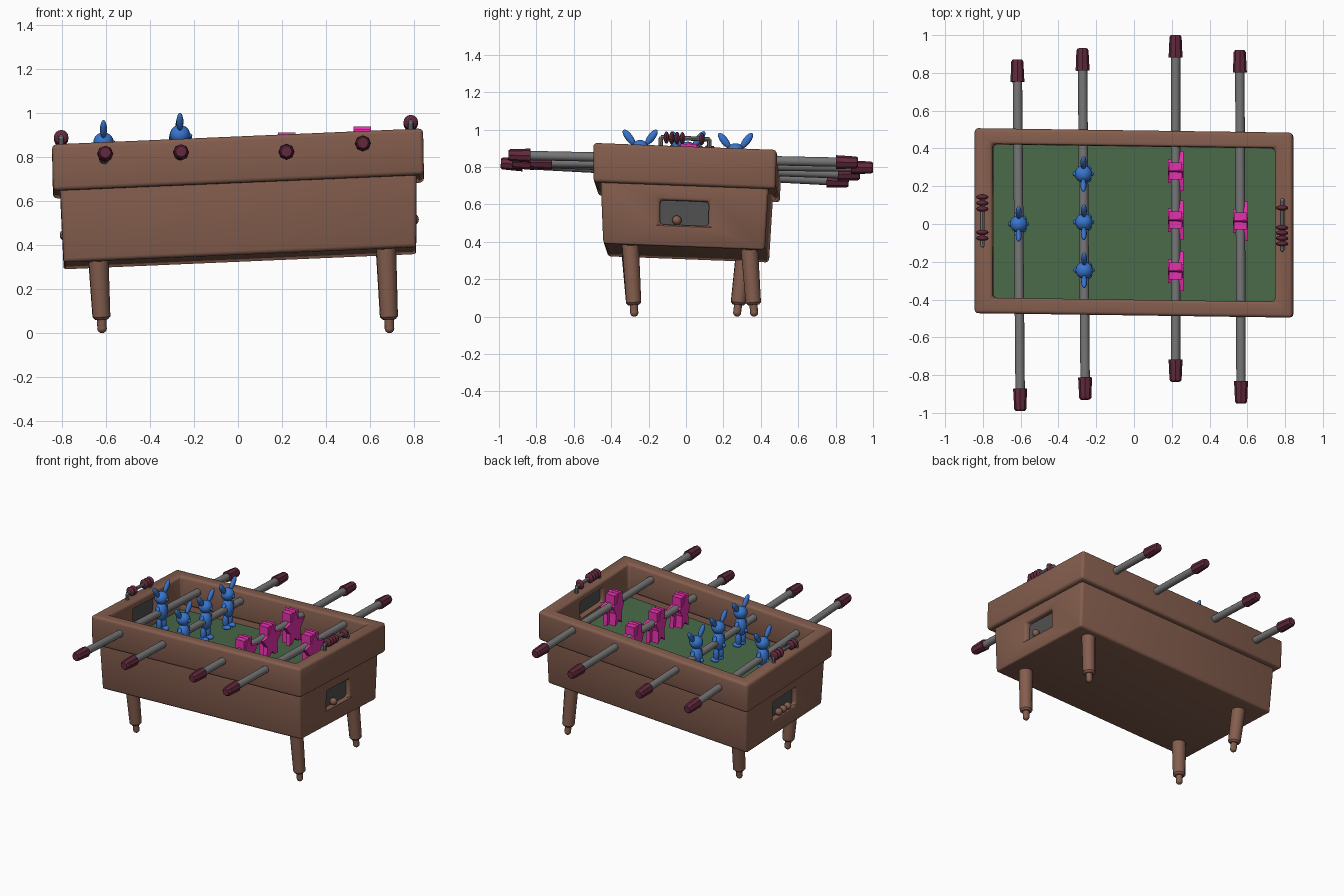
import bpy, bmesh, math
from mathutils import Matrix, Vector

if "Cube" in bpy.data.objects:
    bpy.data.objects.remove(bpy.data.objects["Cube"])


def material(name, rgb):
    m = bpy.data.materials.new(name)
    m.use_nodes = True
    m.diffuse_color = (*rgb, 1)
    m.node_tree.nodes["Principled BSDF"].inputs["Base Color"].default_value = (*rgb, 1)
    return m


BROWN = material("brown wood", (0.23, 0.11, 0.075))
GREEN = material("green felt", (0.065, 0.14, 0.065))
GREY = material("grey steel", (0.18, 0.18, 0.18))
DARK = material("dark grey", (0.08, 0.08, 0.08))
MAROON = material("maroon", (0.12, 0.022, 0.045))
BLUE = material("blue", (0.04, 0.18, 0.62))
PINK = material("pink", (0.80, 0.03, 0.42))

# The cabinet leans a little: local axes of the tilted body
LEAN = Matrix(((1, 0, -0.02, -0.002), (-0.014, 1, 0.01, 0.006),
               (0.043, -0.038, 1, 0.875), (0, 0, 0, 1)))


def finish(bm, name, mat, lean=False, smooth=40, bevel=0):
    bmesh.ops.recalc_face_normals(bm, faces=bm.faces)
    me = bpy.data.meshes.new(name)
    bm.to_mesh(me)
    bm.free()
    if lean:
        me.transform(LEAN)
    me.materials.append(mat)
    ob = bpy.data.objects.new(name, me)
    bpy.context.collection.objects.link(ob)
    if smooth and not bevel:
        smooth_shade(ob, smooth)
    return ob


def activate(ob):
    bpy.ops.object.select_all(action='DESELECT')
    ob.select_set(True)
    bpy.context.view_layer.objects.active = ob


def smooth_shade(ob, angle):
    activate(ob)
    bpy.ops.object.shade_smooth_by_angle(angle=math.radians(angle))


def add_box(bm, center, size):
    bmesh.ops.create_cube(bm, size=1, matrix=Matrix.Translation(center) @ Matrix.Diagonal((*size, 1)))


def add_ball(bm, center, radii, rot=Matrix(), seg=16):
    bmesh.ops.create_uvsphere(bm, u_segments=seg, v_segments=seg // 2 + 2, radius=1,
                              matrix=Matrix.Translation(center) @ rot @ Matrix.Diagonal((*radii, 1)))


def add_rod(bm, a, b, r1, r2, seg=12):
    a, b = Vector(a), Vector(b)
    d = b - a
    m = Matrix.Translation((a + b) / 2) @ d.to_track_quat('Z', 'Y').to_matrix().to_4x4()
    bmesh.ops.create_cone(bm, cap_ends=True, segments=seg, radius1=r1, radius2=r2,
                          depth=d.length, matrix=m)


def rect_loops(loops, closed):
    """Rectangles (half x, half y, z) joined in order; closed makes a ring."""
    bm = bmesh.new()
    rings = [[bm.verts.new((sx * hx, sy * hy, z)) for sx, sy in ((1, 1), (-1, 1), (-1, -1), (1, -1))]
             for hx, hy, z in loops]
    pairs = list(zip(rings, rings[1:]))
    if closed:
        pairs.append((rings[-1], rings[0]))
    else:
        bm.faces.new(rings[0])
        bm.faces.new(rings[-1])
    for p, q in pairs:
        for i in range(4):
            j = (i + 1) % 4
            bm.faces.new((p[i], p[j], q[j], q[i]))
    return bm


def cut_and_round(ob, cut_x, cut_z, depth, height, width):
    """Recess a pocket at both ends, then round all edges."""
    bm = bmesh.new()
    for s in (-1, 1):
        add_box(bm, (s * cut_x, 0, cut_z), (depth, 0.26, height))
    cutter = finish(bm, "pocket_cutter", DARK, lean=True, smooth=0)
    cutter.hide_render = True
    activate(ob)
    mod = ob.modifiers.new("pockets", 'BOOLEAN')
    mod.operation, mod.solver, mod.object = 'DIFFERENCE', 'EXACT', cutter
    bpy.ops.object.modifier_apply(modifier=mod.name)
    bpy.data.objects.remove(cutter)
    mod = ob.modifiers.new("rounding", 'BEVEL')
    mod.width, mod.segments, mod.limit_method = width, 3, 'ANGLE'
    bpy.ops.object.modifier_apply(modifier=mod.name)
    smooth_shade(ob, 35)


# Cabinet: lower box and overhanging rim
lower = finish(rect_loops([(0.80, 0.432, -0.535), (0.81, 0.45, -0.18), (0.75, 0.41, -0.18),
                           (0.75, 0.41, -0.26)], False), "lower_cabinet", BROWN, True, bevel=1)
cut_and_round(lower, 0.80, -0.355, 0.12, 0.13, 0.018)
rim = finish(rect_loops([(0.842, 0.487, -0.21), (0.842, 0.49, 0), (0.748, 0.407, 0),
                         (0.745, 0.405, -0.21)], True), "upper_rim", BROWN, True, bevel=1)
cut_and_round(rim, 0.745, -0.115, 0.08, 0.11, 0.022)

# Playing field, and dark panels at the back of the pockets
bm = bmesh.new()
add_box(bm, (0, 0, -0.252), (1.51, 0.83, 0.02))
finish(bm, "playing_field", GREEN, True, smooth=0)
bm = bmesh.new()
for s in (-1, 1):
    add_box(bm, (s * 0.782, 0, -0.115), (0.008, 0.27, 0.12))
    add_box(bm, (s * 0.765, 0, -0.355), (0.008, 0.27, 0.14))
finish(bm, "pocket_panels", DARK, True, smooth=0)

# Balls waiting in the return pockets
bm = bmesh.new()
for x, y in ((0.79, -0.04), (-0.79, -0.05), (-0.79, 0), (-0.79, 0.05)):
    add_ball(bm, (x, y, -0.395), (0.025,) * 3)
finish(bm, "return_balls", BROWN, True)

# Legs with small rounded feet
for name, top, end in (("front_right_leg", (-0.635, -0.30, 0.36), (-0.62, -0.28, 0.075)),
                       ("front_left_leg", (0.67, -0.30, 0.42), (0.685, -0.28, 0.075)),
                       ("back_right_leg", (-0.635, 0.315, 0.36), (-0.62, 0.28, 0.075)),
                       ("back_left_leg", (0.67, 0.335, 0.42), (0.685, 0.36, 0.075))):
    bm = bmesh.new()
    top, end = Vector(top), Vector(end)
    d = (end - top).normalized()
    add_rod(bm, top, end, 0.047, 0.041)
    add_rod(bm, end, end + d * 0.012, 0.041, 0.03)
    add_rod(bm, end, end + d * 0.055, 0.022, 0.021)
    add_ball(bm, end + d * 0.053, (0.022,) * 3, seg=12)
    finish(bm, name, BROWN)


def blue_player(name, x, y, z):
    """Rabbit-like figure with ears spread sideways."""
    bm = bmesh.new()
    add_ball(bm, (x, y, z + 0.1), (0.046, 0.046, 0.044))
    add_ball(bm, (x, y, z), (0.042, 0.046, 0.065))
    add_ball(bm, (x + 0.044, y, z + 0.095), (0.012,) * 3, seg=8)
    add_ball(bm, (x - 0.044, y, z - 0.02), (0.014,) * 3, seg=8)
    for s in (-1, 1):
        add_ball(bm, (x, y + s * 0.06, z + 0.158), (0.016, 0.02, 0.05),
                 Matrix.Rotation(-s * 0.65, 4, 'X'), 12)
        add_ball(bm, (x, y + s * 0.05, z + 0.01), (0.016, 0.017, 0.04),
                 Matrix.Rotation(s * 0.5, 4, 'X'), 12)
        add_ball(bm, (x, y + s * 0.025, z - 0.085), (0.02, 0.02, 0.05), seg=12)
        add_ball(bm, (x + 0.01, y + s * 0.027, z - 0.125), (0.033, 0.022, 0.018), seg=12)
    finish(bm, name, BLUE)


def add_star(bm, center, wide, thick):
    """Upright five-pointed star facing along x."""
    verts = []
    for i in range(10):
        a, r = math.pi * i / 5, 0.13 if i % 2 == 0 else 0.07
        verts.append(bm.verts.new(Vector(center) + Vector((-thick / 2, math.sin(a) * r * wide, math.cos(a) * r))))
    face = bm.faces.new(verts)
    out = bmesh.ops.extrude_face_region(bm, geom=[face])["geom"]
    bmesh.ops.translate(bm, vec=(thick, 0, 0), verts=[v for v in out if isinstance(v, bmesh.types.BMVert)])


def pink_player(name, x, y, z):
    bm = bmesh.new()
    add_star(bm, (x, y, z - 0.035), 0.5, 0.078)
    add_star(bm, (x + 0.026, y, z - 0.036), 0.85, 0.03)
    add_box(bm, (x, y, z + 0.02), (0.07, 0.09, 0.12))
    finish(bm, name, PINK, smooth=0)


# Rods with tapered handles and their players
rods = (("first", (-0.602, -0.99, 0.82), (-0.618, 0.87, 0.722), blue_player, (0.0,)),
        ("second", (-0.258, -0.93, 0.825), (-0.273, 0.93, 0.76), blue_player, (-0.245, 0.01, 0.265)),
        ("third", (0.22, -0.835, 0.825), (0.22, 1.0, 0.797), pink_player, (-0.25, 0.02, 0.28)),
        ("fourth", (0.567, -0.95, 0.864), (0.56, 0.92, 0.824), pink_player, (0.015,)))
for name, a, b, player, spots in rods:
    a, b = Vector(a), Vector(b)
    d = (b - a).normalized()
    bm = bmesh.new()
    add_rod(bm, a + d * 0.05, b - d * 0.05, 0.025, 0.025)
    finish(bm, name + "_rod", GREY)
    bm = bmesh.new()
    for end, inward in ((a, d), (b, -d)):
        add_rod(bm, end + inward * 0.118, end + inward * 0.01, 0.037, 0.032, 8)
        add_rod(bm, end + inward * 0.01, end, 0.032, 0.025, 8)
    finish(bm, name + "_rod_handles", MAROON, smooth=30)
    for i, y in enumerate(spots):
        p = a + d * ((y - a.y) / d.y)
        player(f"{name}_rod_player_{i + 1}", *p)

# Score counters: bent wire with sliding beads on each end of the rim
for side, x, beads in (("right", -0.80, (0.125, 0.093, 0.062, -0.062, -0.093)),
                       ("left", 0.787, (0.09, -0.015, -0.043, -0.071, -0.1))):
    bm = bmesh.new()
    for s in (-1, 1):
        add_rod(bm, (x, s * 0.13, -0.02), (x, s * 0.13, 0.038), 0.012, 0.012, 8)
        add_ball(bm, (x, s * 0.13, 0.038), (0.012,) * 3, seg=8)
    add_rod(bm, (x, -0.13, 0.045), (x, 0.13, 0.045), 0.012, 0.012, 8)
    finish(bm, side + "_counter_wire", GREY, True)
    bm = bmesh.new()
    for y in beads:
        add_ball(bm, (x, y, 0.045), (0.033, 0.0145, 0.033), seg=12)
    finish(bm, side + "_counter_beads", MAROON, True)
